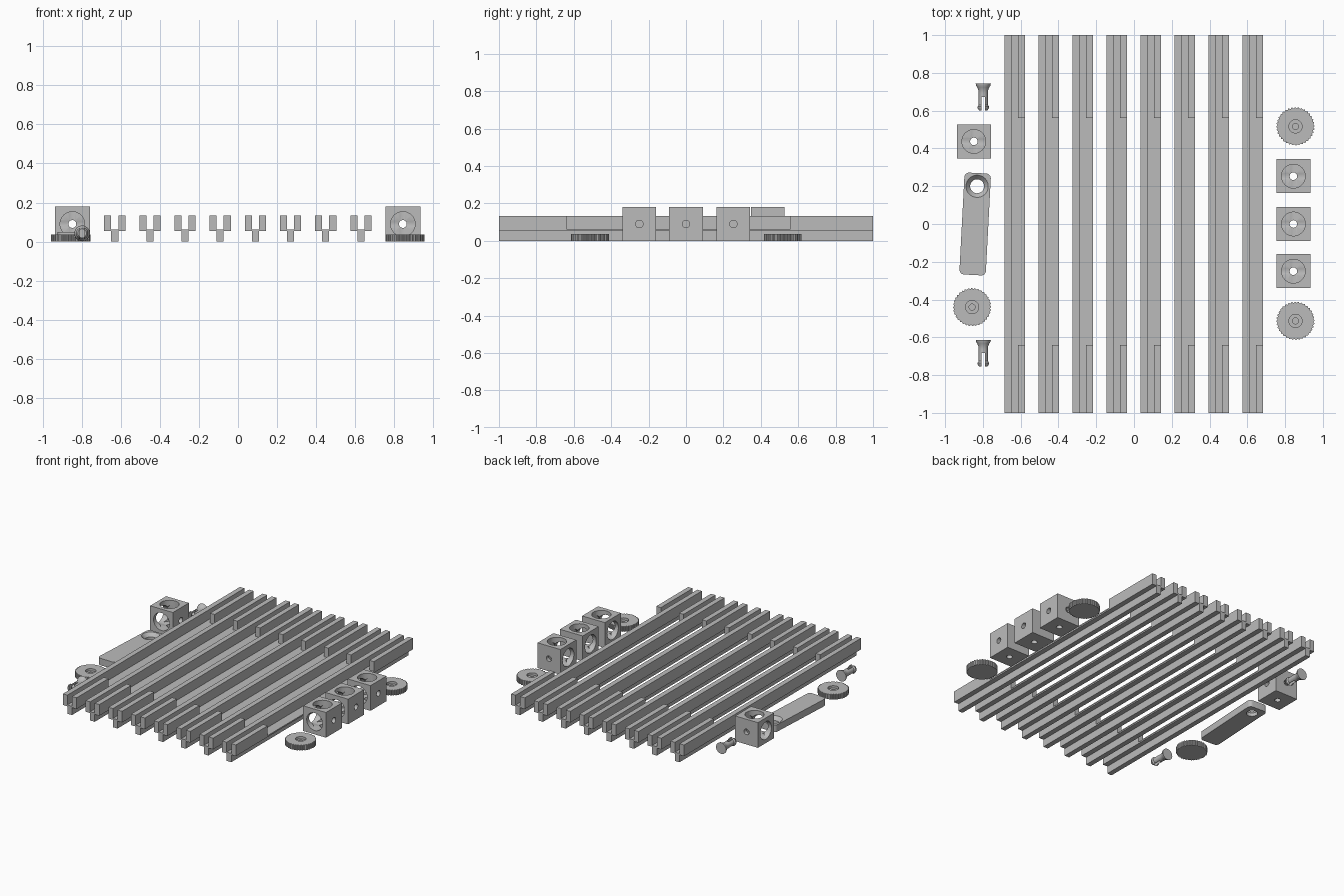
import bpy, bmesh, math
from mathutils import Matrix, Vector

cube = bpy.data.objects.get("Cube")
if cube:
    bpy.data.objects.remove(cube, do_unlink=True)

GREY = bpy.data.materials.new("plain_grey")
GREY.use_nodes = True
GREY.diffuse_color = (0.5, 0.5, 0.5, 1)
GREY.node_tree.nodes["Principled BSDF"].inputs["Base Color"].default_value = (0.5, 0.5, 0.5, 1)

FACE_FRONT = Matrix.Rotation(math.pi / 2, 4, 'X')    # +z becomes -y
FACE_RIGHT = Matrix.Rotation(-math.pi / 2, 4, 'Y')   # +z becomes -x


def finish(name, bm, matrix=Matrix()):
    bmesh.ops.transform(bm, matrix=matrix, verts=bm.verts)
    bmesh.ops.recalc_face_normals(bm, faces=bm.faces)
    mesh = bpy.data.meshes.new(name)
    bm.to_mesh(mesh)
    bm.free()
    mesh.materials.append(GREY)
    obj = bpy.data.objects.new(name, mesh)
    bpy.context.collection.objects.link(obj)
    return obj


def prism(name, outline, low, high, matrix=Matrix()):
    bm = bmesh.new()
    face = bm.faces.new([bm.verts.new((x, y, low)) for x, y in outline])
    new = bmesh.ops.extrude_face_region(bm, geom=[face])["geom"]
    top = [v for v in new if isinstance(v, bmesh.types.BMVert)]
    bmesh.ops.translate(bm, vec=(0, 0, high - low), verts=top)
    # Extrusion may drop the starting face, so close any open end
    bmesh.ops.holes_fill(bm, edges=[e for e in bm.edges if e.is_boundary], sides=0)
    return finish(name, bm, matrix)


def box(name, low, high):
    (x0, y0, z0), (x1, y1, z1) = low, high
    return prism(name, [(x0, y0), (x1, y0), (x1, y1), (x0, y1)], z0, z1)


def lathe(name, profile, matrix=Matrix(), sides=32):
    bm = bmesh.new()
    rings = []
    for r, z in profile:
        angles = [2 * math.pi * i / sides for i in range(sides)]
        rings.append([bm.verts.new((r * math.cos(a), r * math.sin(a), z)) for a in angles])
    for a, b in zip(rings, rings[1:]):
        for i in range(sides):
            j = (i + 1) % sides
            bm.faces.new((a[i], a[j], b[j], b[i]))
    bm.faces.new(rings[0])
    bm.faces.new(rings[-1])
    return finish(name, bm, matrix)


def cut(obj, *cutters):
    for cutter in cutters:
        mod = obj.modifiers.new("cut", 'BOOLEAN')
        mod.operation, mod.solver, mod.object = 'DIFFERENCE', 'EXACT', cutter
    graph = bpy.context.evaluated_depsgraph_get()
    graph.update()
    mesh = bpy.data.meshes.new_from_object(obj.evaluated_get(graph))
    obj.modifiers.clear()
    obj.data = mesh
    for cutter in cutters:
        bpy.data.objects.remove(cutter, do_unlink=True)
    return obj


def smooth(obj):
    bpy.ops.object.select_all(action='DESELECT')
    obj.select_set(True)
    bpy.context.view_layer.objects.active = obj
    bpy.ops.object.shade_smooth_by_angle(angle=math.radians(30))


def place(obj, name, spots):
    """Put the part at the first spot and linked copies at the others."""
    for i, spot in enumerate(spots):
        part = obj if i == 0 else obj.copy()
        if i:
            bpy.context.collection.objects.link(part)
        part.name = f"{name}_{i + 1}"
        part.location = spot


# Rails: forked section, with the left prong cut away along the middle
W, K, SLAB, FLOOR, TOP = 0.054, 0.018, 0.053, 0.063, 0.133
half = [(K, 0), (K, SLAB), (W, SLAB), (W, TOP), (K, TOP), (K, FLOOR)]
section = half + [(-x, z) for x, z in reversed(half)]
rail = prism("rail", section, -1, 1, FACE_FRONT)
cut(rail, box("notch", (0.005, -0.64, FLOOR), (0.1, 0.56, 0.2)))
place(rail, "rail", [(-0.631 + 0.18 * i, 0, 0) for i in range(8)])

# Corner blocks: three wide bores, each ending in a small through hole
H = 0.09
block = box("corner_block", (-H, -H, -H), (H, H, H))
bore = [(0.02, -0.12), (0.02, -0.06), (0.063, -0.06), (0.063, 0.12)]
cut(block, *[lathe("bore", bore, m) for m in (Matrix(), FACE_FRONT, FACE_RIGHT)])
smooth(block)
place(block, "corner_block", [(0.844, 0.253, H), (0.844, 0, H), (0.844, -0.25, H),
                              (-0.848, 0.437, H)])

# Knurled knobs with a stepped blind hole
teeth = 36
rim = []
for i in range(teeth * 4):
    r = 0.101 if i % 4 < 2 else 0.096
    a = 2 * math.pi * i / (teeth * 4)
    rim.append((r * math.cos(a), r * math.sin(a)))
knob = prism("knob", rim, 0, 0.037)
cut(knob, lathe("recess", [(0.016, 0.008), (0.016, 0.02), (0.035, 0.02), (0.035, 0.05)]))
smooth(knob)
place(knob, "knob", [(0.855, 0.517, 0), (0.855, -0.513, 0), (-0.857, -0.44, 0)])

# Crank arm: rounded bar with a countersunk hole
outline = []
for n, (sx, sy) in enumerate([(1, 1), (-1, 1), (-1, -1), (1, -1)]):
    for k in range(7):
        a = math.radians(90 * n + 15 * k)
        outline.append((sx * 0.045 + 0.025 * math.cos(a), sy * 0.245 + 0.025 * math.sin(a)))
arm = prism("crank_arm", outline, 0, 0.05)
sink = [(0.037, -0.02), (0.037, 0.025), (0.059, 0.05), (0.059, 0.08)]
cut(arm, lathe("sink", sink, Matrix.Translation((0, 0.2, 0))))
arm.location = (-0.841, 0, 0)
arm.rotation_euler.z = math.radians(-3)
smooth(arm)

# Snap clips: flared head, shaft and split barbed tip
clip_profile = [(0.04, 0), (0.039, 0.008), (0.032, 0.02), (0.026, 0.034), (0.024, 0.05),
                (0.024, 0.113), (0.031, 0.122), (0.03, 0.13), (0.022, 0.142)]
clip = lathe("snap_clip", clip_profile, FACE_FRONT)
cut(clip, box("slot", (-0.01, -0.2, -0.1), (0.01, -0.07, 0.1)))
smooth(clip)
place(clip, "snap_clip", [(-0.798, 0.743, 0.042), (-0.798, -0.613, 0.042)])
